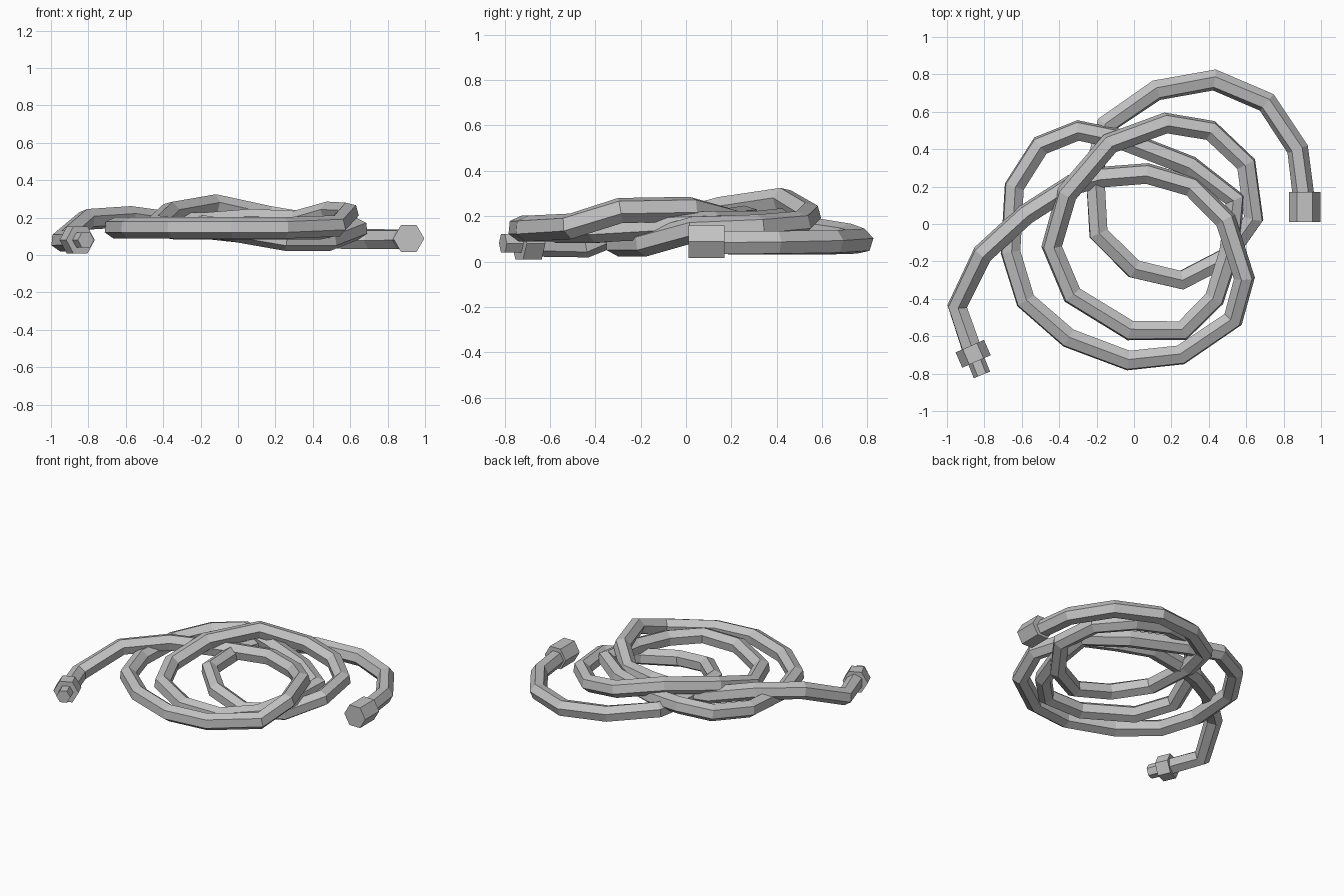
import bpy, bmesh, math
from mathutils import Vector

cube = bpy.data.objects.get("Cube")
if cube:
    bpy.data.objects.remove(cube, do_unlink=True)

grey = bpy.data.materials.new("hose grey")
grey.use_nodes = True
colour = (0.54, 0.54, 0.54, 1)
grey.diffuse_color = colour
grey.node_tree.nodes["Principled BSDF"].inputs["Base Color"].default_value = colour


def sweep(name, path, radius, sides=6, roll=0, roll_steps=8):
    """Sweep a hexagon along a path, easing in a roll, and cap both ends."""
    pts = [Vector(p) for p in path]
    bm = bmesh.new()
    rings = []
    normal = None
    for i, p in enumerate(pts):
        ahead = (pts[min(i + 1, len(pts) - 1)] - p).normalized()
        behind = (p - pts[max(i - 1, 0)]).normalized()
        tangent = (ahead + behind).normalized()
        if normal is None:
            side = tangent.cross(Vector((0, 0, 1))).normalized()
        else:
            side = (old_tangent.rotation_difference(tangent) @ normal).normalized()
        normal, old_tangent = side, tangent
        up = side.cross(tangent)
        turn = roll * min(i / roll_steps, 1)
        ring = []
        for k in range(sides):
            a = math.tau * k / sides + turn
            ring.append(bm.verts.new(p + radius * (math.cos(a) * side + math.sin(a) * up)))
        rings.append(ring)
    for a, b in zip(rings, rings[1:]):
        for k in range(sides):
            n = (k + 1) % sides
            bm.faces.new((a[k], a[n], b[n], b[k]))
    bm.faces.new(rings[0])
    bm.faces.new(rings[-1])
    bmesh.ops.recalc_face_normals(bm, faces=bm.faces)
    mesh = bpy.data.meshes.new(name)
    bm.to_mesh(mesh)
    bm.free()
    mesh.materials.append(grey)
    obj = bpy.data.objects.new(name, mesh)
    bpy.context.collection.objects.link(obj)
    return obj


# Free end that curls round into the innermost loop
inner_coil = [
    (.915, .08, .083), (.875, .40, .083), (.71, .65, .085), (.43, .77, .09),
    (.12, .715, .11), (-.15, .53, .14), (-.21, .30, .15), (-.19, -.05, .155),
    (0, -.24, .125), (.255, -.30, .08), (.49, -.18, .08),
]
# Raised middle loop
middle_coil = [
    (.64, .03, .14), (.60, .32, .15), (.41, .50, .165), (.17, .54, .205),
    (-.13, .43, .27), (-.36, .16, .23), (-.44, -.12, .155), (-.33, -.38, .14),
    (-.02, -.57, .14), (.26, -.57, .14), (.43, -.40, .14), (.51, -.15, .155),
]
# Widest loop
outer_coil = [
    (.54, .13, .165), (.30, .31, .165), (-.06, .45, .18), (-.30, .50, .20),
    (-.50, .42, .17), (-.64, .20, .15), (-.66, -.15, .145), (-.58, -.41, .145),
    (-.35, -.61, .145), (-.03, -.73, .145), (.25, -.70, .145), (.53, -.51, .155),
]
# Strand that crosses over the coils to the other free end
crossing_end = [
    (.59, -.29, .225), (.49, .02, .23), (.31, .20, .18), (.07, .27, .19),
    (-.18, .25, .17), (-.33, .21, .17), (-.58, .05, .205), (-.81, -.16, .19),
    (-.945, -.44, .075), (-.86, -.69, .08),
]
sweep("hose", inner_coil + middle_coil + outer_coil + crossing_end, .058, roll=math.pi / 6)

# Socket fitting on one end, nut and nozzle on the other
sweep("socket_fitting", [(.913, .17, .088), (.913, .012, .088)], .083)
sweep("nut", [(-.878, -.653, .08), (-.842, -.735, .08)], .083)
sweep("nozzle", [(-.86, -.69, .08), (-.813, -.807, .08)], .047)
